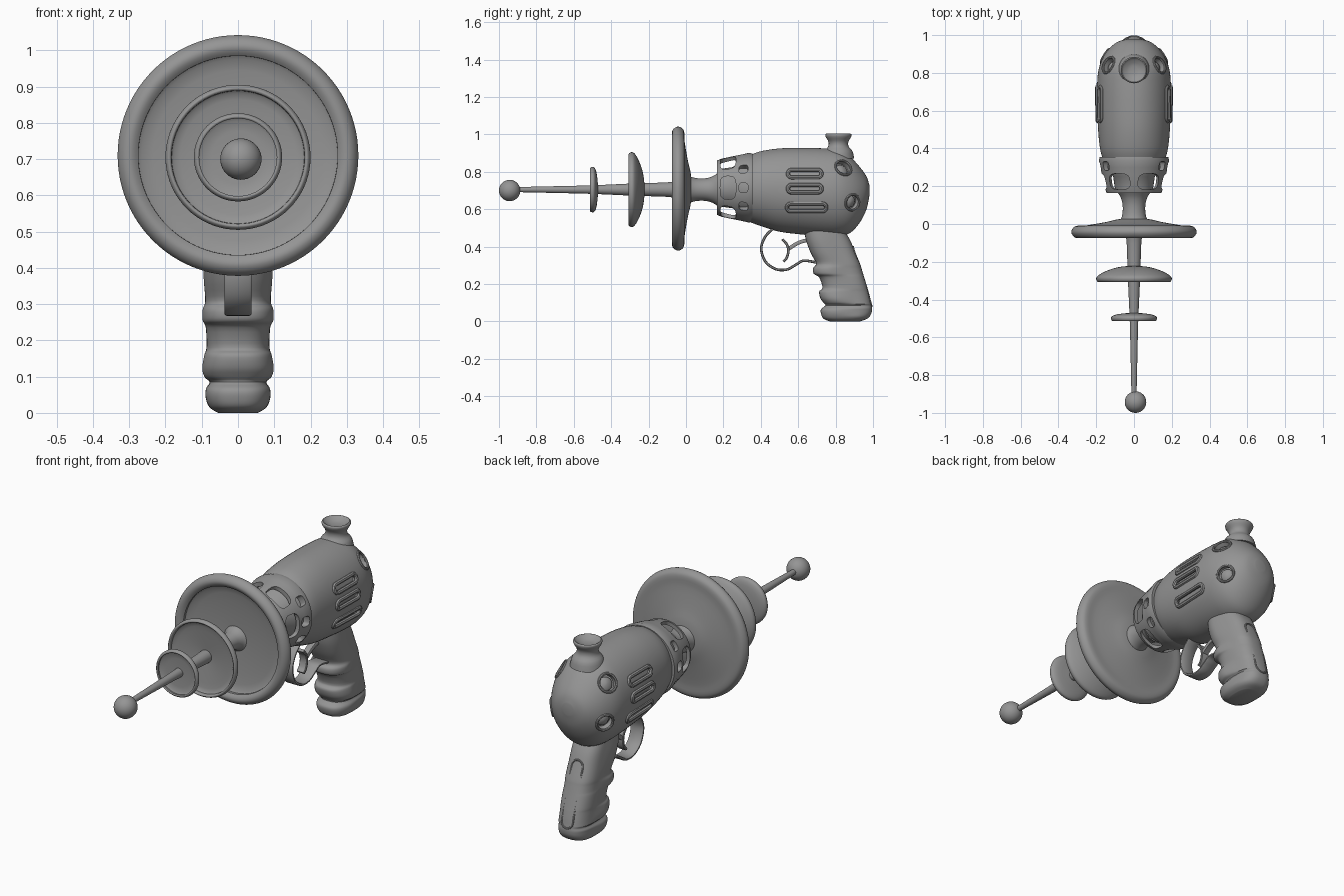
import bpy, bmesh
from math import sin, cos, pi, radians, copysign
from mathutils import Vector
from mathutils.bvhtree import BVHTree

old = bpy.data.objects.get("Cube")
if old:
    bpy.data.objects.remove(old)

metal = bpy.data.materials.new("plain_grey")
metal.use_nodes = True
GREY = (0.3, 0.3, 0.3, 1)
metal.diffuse_color = GREY
metal.node_tree.nodes["Principled BSDF"].inputs["Base Color"].default_value = GREY
parts = []


def loft(name, rings, closed=False, keep=True):
    """Skin a list of equal-length point rings; cap the ends unless closed."""
    bm = bmesh.new()
    vs = [[bm.verts.new(p) for p in r] for r in rings]
    n = len(vs[0])
    pairs = list(zip(vs, vs[1:])) + ([(vs[-1], vs[0])] if closed else [])
    for a, b in pairs:
        for i in range(n):
            j = (i + 1) % n
            bm.faces.new((a[i], a[j], b[j], b[i]))
    if not closed:
        bm.faces.new(vs[0])
        bm.faces.new(vs[-1])
    bmesh.ops.recalc_face_normals(bm, faces=bm.faces)
    mesh = bpy.data.meshes.new(name)
    bm.to_mesh(mesh)
    bm.free()
    ob = bpy.data.objects.new(name, mesh)
    bpy.context.collection.objects.link(ob)
    mesh.materials.append(metal)
    if keep:
        parts.append(ob)
    return ob


def spline(pts, steps):
    """Catmull-Rom interpolation of tuples."""
    out = []
    for i in range(len(pts) - 1):
        a, b, c, d = (pts[max(i - 1, 0)], pts[i], pts[i + 1], pts[min(i + 2, len(pts) - 1)])
        for k in range(steps):
            t = k / steps
            out.append(tuple(q + t * ((r - p) / 2 + t * ((p - 2.5 * q + 2 * r - s / 2)
                       + t * (1.5 * q - p / 2 - 1.5 * r + s / 2)))
                       for p, q, r, s in zip(a, b, c, d)))
    return out + [pts[-1]]


def lathe(name, profile, centre, axis, n=64, closed=False):
    """Spin (radius, position) pairs round the y or z axis."""
    rings = []
    for r, h in profile:
        ring = []
        for i in range(n):
            a = 2 * pi * i / n
            off = (r * cos(a), h, r * sin(a)) if axis == "y" else (r * cos(a), r * sin(a), h)
            ring.append(Vector(centre) + Vector(off))
        rings.append(ring)
    return loft(name, rings, closed)


def tree(ob):
    return BVHTree.FromPolygons([v.co for v in ob.data.vertices],
                                [p.vertices for p in ob.data.polygons])


def outline(bvh, origin, u, v, a, b, n=40):
    """Stadium of half-length a, half-width b, projected on a surface against u x v."""
    u, v, origin = Vector(u).normalized(), Vector(v).normalized(), Vector(origin)
    d = u.cross(v)
    pts = []
    for i in range(n):
        t = 2 * pi * (i + 0.5) / n
        x = b * cos(t) + copysign(a - b, cos(t))
        start = origin + u * x + v * (b * sin(t))
        hit = bvh.ray_cast(start + d * 0.3, -d)[0]
        pts.append(hit or start)
    return pts, d


def bead(name, pts, d, r):
    """Round moulding along a closed loop."""
    rings = []
    for i, p in enumerate(pts):
        side = (pts[(i + 1) % len(pts)] - pts[i - 1]).normalized().cross(d)
        rings.append([p + (side * cos(k * pi / 4) + d * sin(k * pi / 4)) * r for k in range(8)])
    return loft(name, rings, True)


def cut(target, cutters):
    """Boolean away the cutters and discard them."""
    bpy.context.view_layer.objects.active = target
    for c in cutters:
        m = target.modifiers.new("cut", "BOOLEAN")
        m.operation, m.object, m.solver = "DIFFERENCE", c, "EXACT"
        bpy.ops.object.modifier_apply(modifier=m.name)
        bpy.data.objects.remove(c)


def recess(pts, d, depth):
    return loft("cutter", [[p - d * depth for p in pts], [p + d * 0.05 for p in pts]], keep=False)


# Body shell: position, top, bottom, half width
stations = [(.345, .89, .53, .165), (.4, .91, .51, .18), (.5, .925, .48, .19),
            (.62, .928, .465, .195), (.74, .925, .455, .195), (.82, .915, .455, .187),
            (.88, .878, .475, .165), (.93, .825, .53, .13), (.965, .775, .6, .085), (.98, .73, .67, .03)]
body = loft("body", [[(w * cos(a * pi / 32), y, (t + b) / 2 + (t - b) / 2 * sin(a * pi / 32))
                      for a in range(64)] for y, t, b, w in spline(stations, 5)])
skin = tree(body)
cutters = []
for s in (1, -1):
    # Side vents
    for z, y, half in ((.79, .635, .09), (.71, .635, .09), (.61, .645, .105)):
        pts, d = outline(skin, (s * .2, y, z), (0, s, 0), (0, 0, 1), half, .02)
        bead("vent_rim", pts, d, .011)
        cutters.append(recess(pts, d, .018))
    # Round sockets with a domed button inside
    for y, z, r in ((.855, .84, .045), (.895, .635, .042)):
        p, nrm, _, _ = skin.find_nearest(Vector((s * .16, y, z)))
        nrm = nrm if nrm.x * s > 0 else -nrm
        u = nrm.cross(Vector((0, 0, 1))).normalized()
        pts, d = outline(skin, p, u, nrm.cross(u), r, r - .0001)
        bead("socket_rim", pts, d, .007)
        cutters.append(recess(pts, d, .035))
        mid = sum(pts, Vector()) / len(pts)
        loft("socket_button", [[mid + (q - mid) * k - d * h for q in pts]
                               for k, h in ((.75, .045), (.75, .026), (.55, .018), (.05, .014))])
cut(body, cutters)

# Filler cap on top
lathe("filler_cap", spline([(.085, .87), (.075, .91), (.055, .935), (.053, .96), (.067, .985),
      (.07, .998), (.064, 1.004), (.055, .997), (.03, .985), (.002, .982)], 3), (0, .815, 0), "z", 40)

# Pierced collar in front of the body
shell = [(.145, .165), (.155, .19), (.17, .26), (.178, .3), (.186, .335), (.182, .355),
         (.15, .355), (.15, .26), (.132, .19), (.132, .165)]
collar = lathe("collar", shell, (0, 0, .715), "y", 64, True)
cutters = []


def radial_cutter(angle, y, hy, hw):
    out, side = Vector((cos(angle), 0, sin(angle))), Vector((-sin(angle), 0, cos(angle)))
    rings = []
    for r in (.11, .25):
        ring = []
        for i in range(20):
            c, k = cos(i * pi / 10), sin(i * pi / 10)
            ring.append(Vector((0, y, .715)) + out * r + side * (hw * copysign(abs(c) ** .6, c))
                        + Vector((0, hy * copysign(abs(k) ** .6, k), 0)))
        rings.append(ring)
    cutters.append(loft("cutter", rings, keep=False))


for k in range(6):
    radial_cutter(k * pi / 3, .225, .042, .062)
for base in (0, 180):
    for off in (-34, 0, 34):
        radial_cutter(radians(base + off), .307, .024, .026)
cut(collar, cutters)
lathe("collar_core", [(.06, .16), (.1, .18), (.11, .25), (.145, .29), (.15, .36)], (0, 0, .715), "y")

# Barrel rod with flared hub
lathe("barrel", spline([(.013, -.93), (.018, -.7), (.023, -.5), (.033, -.28), (.043, -.06),
      (.08, -.01), (.075, .01), (.062, .05), (.06, .1), (.07, .14), (.09, .172)], 4), (0, 0, .705), "y", 40)
lathe("tip_ball", [(max(.001, .057 * sin(a * pi / 20)), -.057 * cos(a * pi / 20)) for a in range(21)],
      (.008, -.943, .7), "y", 40)

# Three dished rings along the barrel
lathe("small_ring", spline([(.01, -.49), (.1, -.495), (.107, -.511), (.114, -.514), (.121, -.504), (.118, -.49),
      (.09, -.478), (.02, -.47)], 3), (0, 0, .705), "y")
lathe("middle_ring", spline([(.02, -.265), (.11, -.275), (.176, -.285), (.184, -.302), (.192, -.306), (.2, -.293),
      (.193, -.275), (.15, -.25), (.09, -.23), (.03, -.222)], 3), (0, 0, .705), "y", 72)
lathe("large_dish", spline([(.03, -.02), (.15, -.026), (.265, -.04), (.275, -.062), (.298, -.075), (.32, -.066),
      (.332, -.042), (.32, -.018), (.298, -.009), (.25, -.007), (.15, .01), (.09, .024), (.04, .03)], 3),
      (0, 0, .71), "y", 96)

# Grip: height, front, back, front half width; finger ridges only swell the front
rows = [(.51, .63, .83, .09), (.44, .64, .875, .098), (.37, .665, .905, .097), (.31, .695, .93, .092),
        (.285, .68, .938, .1), (.255, .683, .947, .1), (.235, .712, .953, .09), (.18, .73, .97, .088),
        (.16, .712, .976, .095), (.125, .718, .985, .101), (.1, .735, .99, .095), (.085, .745, .993, .078),
        (.065, .722, .995, .09), (.04, .722, .99, .09), (.015, .735, .97, .078), (0, .77, .93, .055)]
rings = []
for z, f, b, w in spline(rows, 4):
    back = min(.086, w) if z < .1 else .086
    ring = []
    for i in range(48):
        c, k = cos(i * pi / 24), sin(i * pi / 24)
        mix = min(1, max(0, .5 - c * 2.5))
        ring.append(((back + (w - back) * mix) * copysign(abs(k) ** .75, k),
                     (f + b) / 2 + (b - f) / 2 * copysign(abs(c) ** .75, c), max(z, 0)))
    rings.append(ring)
grip = loft("grip", rings)
pts, d = outline(tree(grip), (0, .97, .24), (0, 0, 1), (1, 0, 0), .16, .032)
bead("grip_back_panel_rim", pts, d, .005)


def ribbon(name, path, half_width, thick):
    """Flat band swept along a (y, z) path."""
    pts = [Vector((0, y, z)) for y, z in spline(path, 6)]
    rings = []
    for i, p in enumerate(pts):
        t = (pts[min(i + 1, len(pts) - 1)] - pts[max(i - 1, 0)]).normalized()
        nrm = t.cross(Vector((1, 0, 0)))
        rings.append([p + Vector((x * half_width, 0, 0)) + nrm * (h * thick) for x, h in
                      ((-1, -.5), (-.85, -1), (.85, -1), (1, -.5), (1, .5), (.85, 1), (-.85, 1), (-1, .5))])
    loft(name, rings)


# Trigger guard and trigger
ribbon("trigger_guard", [(.47, .5), (.425, .455), (.402, .39), (.425, .32), (.48, .28), (.54, .278),
                         (.59, .305), (.63, .325), (.7, .315)], .037, .007)
ribbon("trigger", [(.515, .44), (.54, .41), (.547, .375), (.538, .34), (.52, .32)], .022, .007)
ribbon("trigger_arm", [(.545, .385), (.59, .415), (.63, .43), (.69, .44)], .018, .01)

# Smooth shading that keeps the hard edges
bpy.ops.object.select_all(action="DESELECT")
for ob in parts:
    ob.select_set(True)
bpy.context.view_layer.objects.active = body
bpy.ops.object.shade_smooth_by_angle(angle=radians(40))
